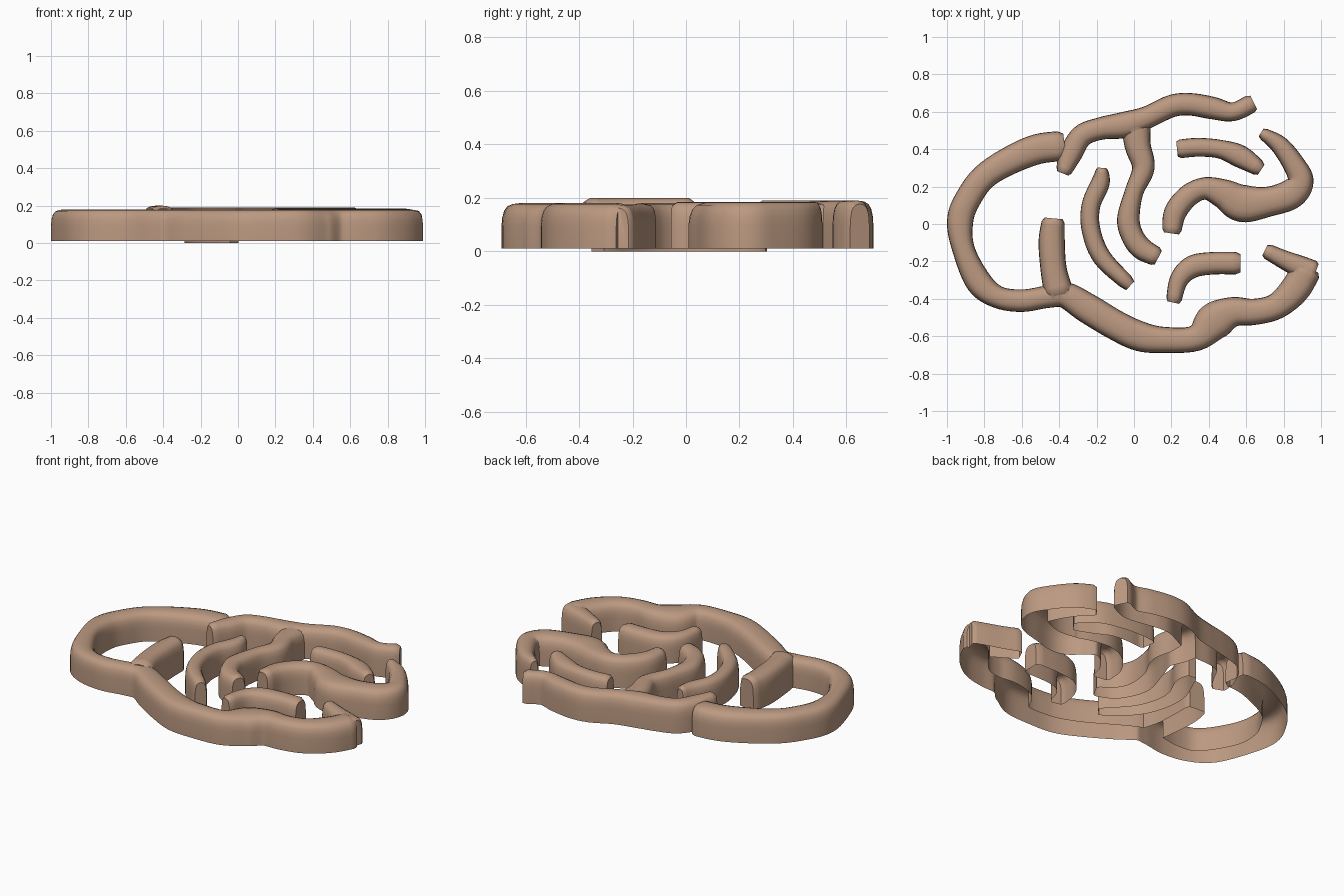
import bpy
import bmesh
from mathutils import Vector

default_cube = bpy.data.objects.get("Cube")
if default_cube:
    bpy.data.objects.remove(default_cube, do_unlink=True)

# One clay-brown colour for every ridge
clay = bpy.data.materials.new("clay_brown")
clay.use_nodes = True
clay_colour = (0.50, 0.32, 0.22, 1)
clay.diffuse_color = clay_colour
shader = next(n for n in clay.node_tree.nodes if n.type == 'BSDF_PRINCIPLED')
shader.inputs["Base Color"].default_value = clay_colour

# Half cross-section: (share of half width, share of height)
HALF = [(1, 0), (1, .5), (.96, .68), (.86, .83), (.68, .93), (.4, .98)]
PROFILE = HALF + [(0, 1)] + [(-u, h) for u, h in reversed(HALF)]
STEPS = 6


def spline(points):
    """Smooth curve through centre points given as x, y, half width."""
    pts = [Vector(p) / 100 for p in points]
    pts = [2 * pts[0] - pts[1]] + pts + [2 * pts[-1] - pts[-2]]
    curve = []
    for a, b, c, d in zip(pts, pts[1:], pts[2:], pts[3:]):
        for i in range(STEPS):
            t = i / STEPS
            curve.append(b + (c - a) * t / 2
                         + (2 * a - 5 * b + 4 * c - d) * t ** 2 / 2
                         + (3 * b - a - 3 * c + d) * t ** 3 / 2)
    return curve + [pts[-2]]


def ridge(name, points, height=.18, base=.01):
    """Sweep the rounded profile along a path and close both ends."""
    curve = spline(points)
    last = len(curve) - 1
    bm = bmesh.new()
    rings = []
    for i, p in enumerate(curve):
        along = curve[min(i + 1, last)] - curve[max(i - 1, 0)]
        side = Vector((along.y, -along.x)).normalized()
        end = i in (0, last)
        width = p.z * (.8 if end else 1)
        top = height * (.93 if end else 1)
        rings.append([bm.verts.new((p.x + side.x * u * width,
                                    p.y + side.y * u * width,
                                    base + (top - base) * h))
                      for u, h in PROFILE])
    count = len(PROFILE)
    for r, s in zip(rings, rings[1:]):
        for j in range(count):
            k = (j + 1) % count
            bm.faces.new((r[j], s[j], s[k], r[k]))
    bm.faces.new(rings[0])
    bm.faces.new(reversed(rings[-1]))
    bmesh.ops.recalc_face_normals(bm, faces=bm.faces)
    mesh = bpy.data.meshes.new(name)
    bm.to_mesh(mesh)
    bm.free()
    mesh.materials.append(clay)
    obj = bpy.data.objects.new(name, mesh)
    bpy.context.collection.objects.link(obj)
    return obj


def fuse(main, *branches):
    """Union the branches into the main ridge."""
    for branch in branches:
        mod = main.modifiers.new("join", 'BOOLEAN')
        mod.operation = 'UNION'
        mod.solver = 'EXACT'
        mod.use_self = True
        mod.object = branch
    graph = bpy.context.evaluated_depsgraph_get()
    main.data = bpy.data.meshes.new_from_object(main.evaluated_get(graph))
    main.modifiers.clear()
    for branch in branches:
        bpy.data.objects.remove(branch, do_unlink=True)
    return main


def finish(obj):
    """Open the underside and shade the rounded top smoothly."""
    bm = bmesh.new()
    bm.from_mesh(obj.data)
    under = [f for f in bm.faces
             if f.normal.z < -.7 or max(v.co.z for v in f.verts) < .012]
    bmesh.ops.delete(bm, geom=under, context='FACES')
    bm.to_mesh(obj.data)
    bm.free()
    bpy.ops.object.select_all(action='DESELECT')
    obj.select_set(True)
    bpy.context.view_layer.objects.active = obj
    bpy.ops.object.shade_smooth_by_angle(angle=.8)


# Long outer wall: left loop running on into the front edge
outer_wall = ridge("outer_wall", [
    (-37, 42, 8), (-55, 39, 8), (-78, 27, 7), (-89, 13, 7), (-93, 1, 7),
    (-91, -14, 6), (-83, -31, 7), (-73, -39, 6), (-60, -41, 6),
    (-47, -39, 6), (-37, -38, 7), (-25, -45, 8), (-10, -54, 8),
    (3, -60, 8), (16, -62, 7), (33, -61, 7), (43, -52, 10), (53, -47, 8),
    (64, -47, 7), (76, -44, 7), (86, -35, 8), (93, -23, 8)])
inner_spur = ridge("inner_spur", [
    (-43, 3, 6), (-44, -9, 7), (-43, -24, 7), (-40, -38, 8)], .2)
front_hook = ridge("front_hook", [
    (70, -14, 4), (80, -19, 5), (89, -23, 6), (97, -26, 6)], .175)

# Back edge with the winding arm that drops into the middle
back_wall = ridge("back_wall", [
    (-38, 27, 4), (-34, 37, 6), (-28, 47, 6), (-18, 51, 6), (-5, 53, 7),
    (7, 57, 6), (20, 63, 6), (30, 64, 6), (42, 62, 6), (53, 60, 5),
    (64, 65, 5)], .19)
middle_arm = ridge("middle_arm", [
    (1, 54, 8), (2, 42, 7), (5, 30, 6), (0, 17, 5), (-3, 3, 6),
    (-1, -6, 6), (4, -13, 6), (13, -18, 5)], .18)

parts = [
    fuse(outer_wall, inner_spur, front_hook),
    fuse(back_wall, middle_arm),
    # Free-standing inner ridges
    ridge("crescent_ridge", [
        (-17, 30, 3), (-18, 22, 5), (-23, 10, 5), (-23, -3, 5),
        (-17, -18, 5), (-2, -33, 4)], .17, 0),
    ridge("back_bar", [
        (23, 40, 5), (34, 41, 5), (46, 40, 5), (57, 36, 6), (68, 29, 4)],
        .17),
    ridge("winding_ridge", [
        (20, -5, 5), (22, 6, 6), (29, 15, 6), (38, 19, 6), (48, 16, 8),
        (58, 11, 10), (72, 12, 8), (84, 16, 8), (89, 23, 7), (86, 31, 6),
        (78, 42, 5), (68, 49, 3)], .185),
    ridge("front_bar", [
        (21, -42, 4), (24, -30, 5), (31, -23, 6), (42, -21, 6),
        (57, -21, 6)], .17),
]
for part in parts:
    finish(part)
